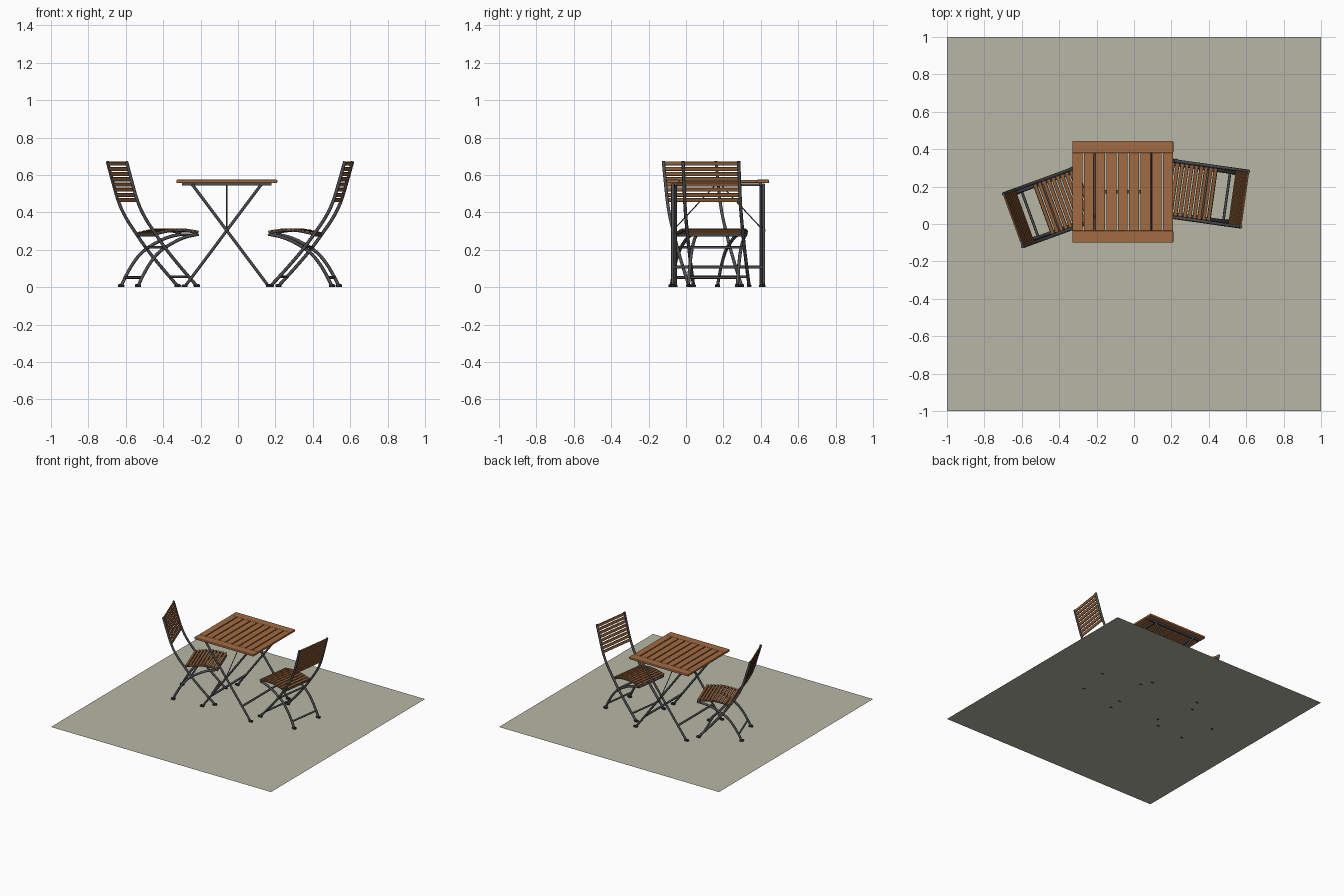
import bpy, bmesh, math
from mathutils import Matrix, Vector

if "Cube" in bpy.data.objects:
    bpy.data.objects.remove(bpy.data.objects["Cube"])


def material(name, rgb):
    m = bpy.data.materials.new(name)
    m.diffuse_color = (*rgb, 1)
    m.use_nodes = True
    m.node_tree.nodes["Principled BSDF"].inputs["Base Color"].default_value = m.diffuse_color
    return m


TABLE_WOOD = material("table wood", (0.36, 0.145, 0.055))
CHAIR_WOOD = material("chair wood", (0.28, 0.115, 0.042))
METAL = material("dark grey metal", (0.075, 0.075, 0.082))
RUBBER = material("black rubber", (0.022, 0.022, 0.024))
STONE = material("patio stone", (0.47, 0.47, 0.38))


def add_object(name, mesh, mat, matrix):
    mesh.materials.clear()
    mesh.materials.append(mat)
    ob = bpy.data.objects.new(name, mesh)
    ob.matrix_world = matrix
    bpy.context.collection.objects.link(ob)
    return ob


def boxes(name, parts, mat, matrix, bevel=0.0):
    """One object from boxes: (centre, size, tilt about the y axis)."""
    bm = bmesh.new()
    for centre, size, tilt in parts:
        bmesh.ops.create_cube(bm, size=1, matrix=Matrix.Translation(centre)
                              @ Matrix.Rotation(tilt, 4, 'Y')
                              @ Matrix.Diagonal((*size, 1)))
    mesh = bpy.data.meshes.new(name)
    bm.to_mesh(mesh)
    bm.free()
    ob = add_object(name, mesh, mat, matrix)
    if bevel:
        mod = ob.modifiers.new("soft edges", 'BEVEL')
        mod.width, mod.segments = bevel, 2
    return ob


def tubes(name, paths, radius, mat, matrix, smooth=False):
    """One object from round bars along the given paths."""
    cu = bpy.data.curves.new(name, 'CURVE')
    cu.dimensions = '3D'
    cu.bevel_depth, cu.bevel_resolution = radius, 2
    cu.use_fill_caps = True
    cu.resolution_u = 4
    for path in paths:
        if smooth:
            sp = cu.splines.new('BEZIER')
            sp.bezier_points.add(len(path) - 1)
            for p, co in zip(sp.bezier_points, path):
                p.co = co
                p.handle_left_type = p.handle_right_type = 'AUTO'
        else:
            sp = cu.splines.new('POLY')
            sp.points.add(len(path) - 1)
            for p, co in zip(sp.points, path):
                p.co = (*co, 1)
    tmp = bpy.data.objects.new(name + "_path", cu)
    mesh = bpy.data.meshes.new_from_object(tmp)
    bpy.data.objects.remove(tmp)
    bpy.data.curves.remove(cu)
    return add_object(name, mesh, mat, matrix)


def lerp_path(path, z):
    """Point and slope of a descending profile at height z."""
    for (u0, z0), (u1, z1) in zip(path, path[1:]):
        if z0 >= z >= z1:
            t = (z0 - z) / (z0 - z1)
            return u0 + (u1 - u0) * t, math.atan2(u0 - u1, z0 - z1)
    return path[-1][0], 0


# Patio: one flat square
bm = bmesh.new()
bmesh.ops.create_grid(bm, x_segments=1, y_segments=1, size=1)
patio = bpy.data.meshes.new("patio")
bm.to_mesh(patio)
bm.free()
add_object("patio", patio, STONE, Matrix.Translation((0, 0, 0.001)))

# Table, built around its own centre
T = Matrix.Translation((-0.06, 0.172, 0))
boxes("table_end_planks", [((0, s * 0.2395, 0.566), (0.54, 0.065, 0.018), 0) for s in (-1, 1)],
      TABLE_WOOD, T, 0.005)
boxes("table_slats", [((-0.242 + i * 0.0605, 0, 0.566), (0.053, 0.414, 0.016), 0) for i in range(9)],
      TABLE_WOOD, T, 0.002)
# Table under-frame
boxes("table_frame",
      [((0, s * 0.225, 0.550), (0.48, 0.016, 0.014), 0) for s in (-1, 1)] +
      [((s * 0.185, 0, 0.548), (0.014, 0.46, 0.014), 0) for s in (-1, 1)] +
      [((0, 0, 0.553), (0.20, 0.018, 0.009), 0)], METAL, T)
# Crossed table legs with stretchers
legs, feet = [], []
for s in (-1, 1):
    for d, y in ((1, 0.243), (-1, 0.228)):
        legs.append([(d * -0.185, s * y, 0.55), (d * 0.218, s * y, 0.012)])
        feet.append(((d * 0.226, s * y, 0.007), (0.032, 0.02, 0.014), 0))
for d, y in ((1, 0.243), (-1, 0.228)):
    legs.append([(d * 0.147, -y, 0.107), (d * 0.147, y, 0.107)])
tubes("table_legs", legs, 0.008, METAL, T)
boxes("table_feet", feet, RUBBER, T, 0.004)
# Thin braces from the leg pivots to the middle of the top
tubes("table_braces", [[(0, s * 0.24, 0.305), (0, s * 0.012, 0.55)] for s in (-1, 1)], 0.003, METAL, T)
tubes("table_pivots", [[(0, s * 0.22, 0.303), (0, s * 0.253, 0.303)] for s in (-1, 1)], 0.006, METAL, T)

# Chair side profiles (forward, height)
UPRIGHT = [(0.008, 0.673), (0.04, 0.56), (0.075, 0.45), (0.112, 0.375), (0.17, 0.29),
           (0.23, 0.208), (0.30, 0.125), (0.405, 0.01)]
REAR_LEG = [(0.42, 0.283), (0.35, 0.268), (0.28, 0.238), (0.20, 0.187), (0.15, 0.13),
            (0.11, 0.065), (0.082, 0.01)]


def seat_height(t):
    return 0.285 + 0.018 * math.sin(math.pi * t) + 0.008 * t


def chair(side, x, y, angle):
    M = Matrix.Translation((x, y, 0)) @ Matrix.Rotation(math.radians(angle), 4, 'Z')
    pair = lambda prof, w: [[(u, s * w, z) for u, z in prof] for s in (-1, 1)]
    # Bent uprights that run down to the front feet, and curved rear legs
    tubes(side + "_chair_uprights", pair(UPRIGHT, 0.150), 0.009, METAL, M, True)
    tubes(side + "_chair_rear_legs", pair(REAR_LEG, 0.132), 0.009, METAL, M, True)
    # Cross bars
    tubes(side + "_chair_cross_bars", [[(u, -w, z), (u, w, z)] for u, z, w in (
        (0.105, 0.052, 0.132), (0.366, 0.055, 0.150), (0.18, 0.278, 0.150),
        (0.42, 0.28, 0.135), (0.222, 0.213, 0.150))], 0.007, METAL, M)
    # Seat side rails
    rail = [(0.175 + 0.245 * k / 6, seat_height(k / 6) - 0.003) for k in range(7)]
    tubes(side + "_chair_seat_rails", pair(rail, 0.132), 0.007, METAL, M, True)
    # Seat slats following the arched rails
    slats = []
    for i in range(10):
        t = (i + 0.5) / 10
        slope = math.atan2(seat_height(t + 0.05) - seat_height(t - 0.05), 0.0255)
        slats.append(((0.172 + 0.255 * t, 0, seat_height(t) + 0.003), (0.019, 0.284, 0.01), -slope))
    boxes(side + "_chair_seat_slats", slats, CHAIR_WOOD, M, 0.002)
    # Back slats between the uprights
    back = []
    for i in range(8):
        z = 0.466 + i * 0.0278
        u, lean = lerp_path(UPRIGHT, z)
        back.append(((u, 0, z), (0.009, 0.288, 0.021), lean))
    boxes(side + "_chair_back_slats", back, CHAIR_WOOD, M, 0.002)
    # Feet
    boxes(side + "_chair_feet",
          [((0.408, s * 0.150, 0.008), (0.032, 0.021, 0.016), 0) for s in (-1, 1)] +
          [((0.080, s * 0.132, 0.008), (0.032, 0.021, 0.016), 0) for s in (-1, 1)],
          RUBBER, M, 0.005)


chair("right", 0.60, 0.132, 172)
chair("left", -0.655, 0.017, 20)
